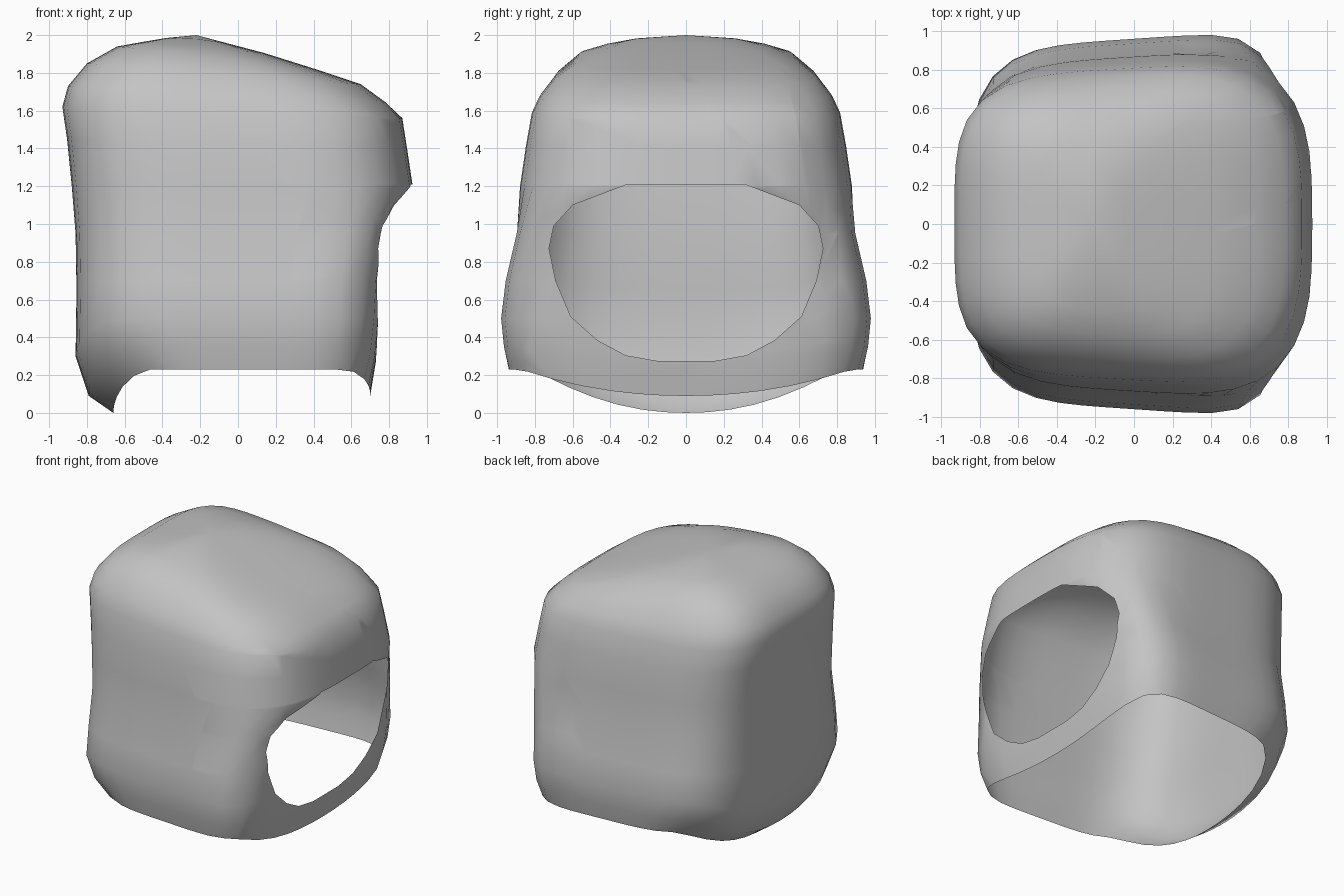
import bpy, bmesh, math
from mathutils import Vector

if "Cube" in bpy.data.objects:
    bpy.data.objects.remove(bpy.data.objects["Cube"], do_unlink=True)

SEGMENTS = 48

# Levels: back x, back z, side y, side z, opening x, opening z, squareness at opening
BODY = [
    (-.66, .00, .94, .23, .70, .09, 5),
    (-.79, .09, .965, .35, .73, .27, 5.5),
    (-.86, .30, .98, .50, .75, .50, 5.5),
    (-.855, .65, .955, .70, .76, .70, 5.5),
    (-.86, .95, .895, .95, .80, .95, 5.5),
]
CROWN = [
    (-.88, 1.2, .885, 1.2, .925, 1.2, 3.2),
    (-.905, 1.45, .855, 1.42, .895, 1.4, 3.2),
    (-.93, 1.62, .825, 1.6, .87, 1.56, 3.2),
    (-.90, 1.73, .785, 1.69, .78, 1.645, 3.3),
    (-.80, 1.85, .705, 1.795, .65, 1.74, 3.4),
    (-.64, 1.94, .59, 1.885, .41, 1.82, 3.4),
    (-.50, 1.965, .45, 1.94, .14, 1.905, 3.4),
    (-.38, 1.985, .28, 1.98, -.05, 1.955, 3),
]

# Half outline of the face opening (y, z), bottom to top
HALF_HOLE = [(.15, .275), (.32, .305), (.47, .385), (.61, .51), (.69, .70),
             (.725, .87), (.70, .99), (.60, 1.10), (.31, 1.21)]


def body_blend(u, v):
    """Rim dips only in the middle of the front and back."""
    return min(1, 1.1 * abs(v)) ** 2.1


def crown_blend(u, v):
    """Crown rings tilt evenly from back to front."""
    return 1 - min(1, abs(u))


def ring_point(level, blend, angle):
    """Point on a tilted, rounded-square ring."""
    back_x, back_z, side_y, side_z, front_x, front_z, square = level
    c, s = math.cos(angle), math.sin(angle)
    n = square if c > 0 else 4
    r = (abs(c) ** n + abs(s) ** n) ** (-1 / n)
    u, v = r * c, r * s
    x = (front_x + back_x) / 2 + u * (front_x - back_x) / 2
    y = v * side_y * (1 + .07 * (x - .3))
    end_z = front_z if c > 0 else back_z
    return x, y, end_z + (side_z - end_z) * blend(u, v)


# Rounded shell, open at the bottom
bm = bmesh.new()
rings = [[bm.verts.new(ring_point(level, blend, math.tau * i / SEGMENTS))
          for i in range(SEGMENTS)]
         for levels, blend in ((BODY, body_blend), (CROWN, crown_blend))
         for level in levels]
for low, high in zip(rings, rings[1:]):
    for i in range(SEGMENTS):
        j = (i + 1) % SEGMENTS
        bm.faces.new((low[i], low[j], high[j], high[i]))
peak = bm.verts.new((-.22, 0, 2))
for i in range(SEGMENTS):
    bm.faces.new((rings[-1][i], rings[-1][(i + 1) % SEGMENTS], peak))

# Cut the face opening, one straight side at a time
hole = HALF_HOLE + [(-y, z) for y, z in reversed(HALF_HOLE)]
inside = [f for f in bm.faces if f.calc_center_median().x > .3]
for (y0, z0), (y1, z1) in zip(hole, hole[1:] + hole[:1]):
    point = Vector((0, y0, z0))
    outward = Vector((0, z1 - z0, y0 - y1))
    geom = set(inside)
    for f in inside:
        geom.update(f.edges)
        geom.update(f.verts)
    cut = bmesh.ops.bisect_plane(bm, geom=list(geom), dist=.0001,
                                 plane_co=point, plane_no=outward)
    inside = [f for f in cut["geom"] if isinstance(f, bmesh.types.BMFace)
              and (f.calc_center_median() - point).dot(outward) < 0]
bmesh.ops.delete(bm, geom=inside, context='FACES')

mesh = bpy.data.meshes.new("helmet_shell")
bm.to_mesh(mesh)
bm.free()
shell = bpy.data.objects.new("helmet_shell", mesh)
bpy.context.collection.objects.link(shell)
mesh.shade_smooth()

# Plain grey finish
grey = bpy.data.materials.new("plain_grey")
grey.use_nodes = True
colour = (.55, .55, .55, 1)
grey.diffuse_color = colour
grey.node_tree.nodes["Principled BSDF"].inputs["Base Color"].default_value = colour
mesh.materials.append(grey)
